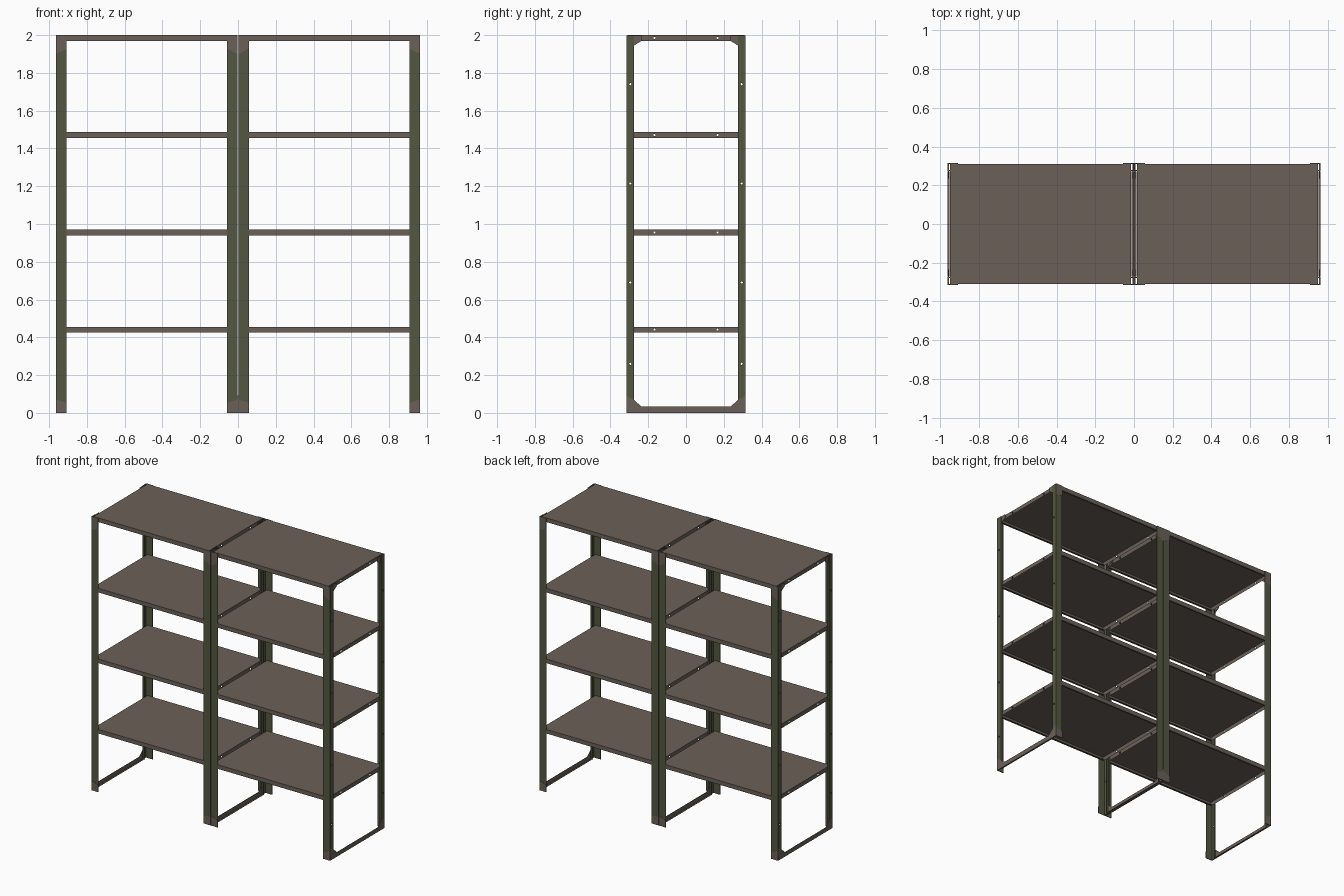
import bpy, bmesh, math
from mathutils import Matrix, Vector

if "Cube" in bpy.data.objects:
    bpy.data.objects.remove(bpy.data.objects["Cube"])

def material(name, rgb):
    m = bpy.data.materials.new(name)
    m.diffuse_color = (*rgb, 1)
    m.use_nodes = True
    m.node_tree.nodes["Principled BSDF"].inputs["Base Color"].default_value = m.diffuse_color
    return m

BROWN = material("brown_steel", (0.145, 0.118, 0.097))
GREEN = material("olive_steel", (0.088, 0.097, 0.053))

CENTRES = (-0.4825, 0.4825)    # middle of each shelf unit
HW, HD, T = 0.4805, 0.314, 0.003   # half width, half depth, sheet thickness
SHELF_TOPS = (0.456, 0.970, 1.486, 2.0)
SHELF_H = 0.030

def finish(bm, name, mat):
    bmesh.ops.recalc_face_normals(bm, faces=bm.faces)
    me = bpy.data.meshes.new(name)
    bm.to_mesh(me)
    bm.free()
    ob = bpy.data.objects.new(name, me)
    me.materials.append(mat)
    bpy.context.collection.objects.link(ob)
    return ob

def add_prism(bm, pts, lo, hi, place):
    """Extrude a 2D outline from lo to hi; place(a, b, h) gives the 3D point."""
    ends = [[bm.verts.new(place(a, b, h)) for a, b in pts] for h in (lo, hi)]
    bm.faces.new(ends[0])
    bm.faces.new(ends[1])
    n = len(pts)
    for i in range(n):
        j = (i + 1) % n
        bm.faces.new((ends[0][i], ends[0][j], ends[1][j], ends[1][i]))

def add_box(bm, lo, hi):
    lo, hi = Vector(lo), Vector(hi)
    size = hi - lo
    mat = Matrix.Translation((lo + hi) / 2) @ Matrix.Diagonal((*size, 1))
    return bmesh.ops.create_cube(bm, size=1, matrix=mat)["verts"]

def hole_cutter(name, ys, zs):
    bm = bmesh.new()
    for y in ys:
        for z in zs:
            bmesh.ops.create_cone(
                bm, cap_ends=True, segments=10, radius1=0.006, radius2=0.006, depth=2.4,
                matrix=Matrix.Translation((0, y, z)) @ Matrix.Rotation(math.pi / 2, 4, 'Y'))
    ob = finish(bm, name, BROWN)
    ob.hide_render = True
    ob.hide_set(True)
    return ob

def cut(ob, cutter):
    mod = ob.modifiers.new("holes", 'BOOLEAN')
    mod.operation = 'DIFFERENCE'
    mod.object = cutter

post_cutter = hole_cutter("post_hole_cutter", (-0.295, 0.295), (0.26, 0.69, 1.215, 1.74))
shelf_cutter = hole_cutter("shelf_hole_cutter", (-0.167, 0.167),
                           [z - SHELF_H / 2 for z in SHELF_TOPS])

# Outlines measured inward from the outer corner of a post
POST = [(0, 0), (0.055, 0), (0.055, T), (T, T), (T, 0.039 - T),
        (0.013, 0.039 - T), (0.013, 0.039), (0, 0.039)]
FRONT_FOOT = [(0, 0), (0.055, 0), (0.055, 0.052), (0, 0.072)]
FRONT_CAP = [(0, 2.0), (0.055, 2.0), (0.055, 1.928), (0, 1.90)]
TOP_GUSSET = [(-HD + T, 1.999), (-HD + T, 1.90), (-0.275, 1.945), (-0.235, 1.97), (-0.235, 1.999)]
half = [(0, 0.033), (0.235, 0.033), (0.275, 0.068), (HD, 0.092), (HD, 0)]
SIDE_FOOT = half + [(-y, z) for y, z in reversed(half[1:])]

for cx, unit in zip(CENTRES, ("left", "right")):
    # Pan shelves, hollow underneath, with return lips along front and back
    for k, top in enumerate(SHELF_TOPS):
        bm = bmesh.new()
        w, d, bottom = HW - 0.0135, HD - T - 0.0005, top - SHELF_H
        add_box(bm, (cx - w, -d, bottom), (cx + w, d, top))
        face = min(bm.faces, key=lambda f: f.calc_center_median().z)
        bmesh.ops.inset_region(bm, faces=[face], thickness=T)
        bmesh.ops.translate(bm, verts=face.verts, vec=(0, 0, SHELF_H - T))
        cut(finish(bm, f"{unit}_shelf_{k + 1}", BROWN), shelf_cutter)
        bm = bmesh.new()
        for s in (-1, 1):
            y0, y1 = sorted((s * (d - T), s * (d - 0.015)))
            add_box(bm, (cx - w + T, y0, bottom), (cx + w - T, y1, bottom + T))
        finish(bm, f"{unit}_shelf_lips_{k + 1}", BROWN)

    for sx, side in ((-1, "left"), (1, "right")):
        for sy, end in ((-1, "front"), (1, "back")):
            tag = f"{unit}_unit_{side}_{end}"

            # Folded angle post
            bm = bmesh.new()
            add_prism(bm, POST, 0.0, 1.999,
                      lambda a, b, h: (cx + sx * (HW - a), sy * (HD - b), h))
            cut(finish(bm, tag + "_post", GREEN), post_cutter)

            # Brown foot and cap plates on the post face
            for part, outline in (("foot_plate", FRONT_FOOT), ("cap_plate", FRONT_CAP)):
                bm = bmesh.new()
                add_prism(bm, outline, HD, HD + 0.0015,
                          lambda a, b, h: (cx + sx * (HW - a), sy * h, b))
                finish(bm, f"{tag}_{part}", BROWN)

            # Corner gusset under the top shelf
            bm = bmesh.new()
            add_prism(bm, TOP_GUSSET, HW - 0.0065, HW - 0.0035,
                      lambda a, b, h: (cx + sx * h, -sy * a, b))
            finish(bm, tag + "_top_gusset", BROWN)

        # Base rail joining front and back feet, with corner gussets
        bm = bmesh.new()
        add_prism(bm, SIDE_FOOT, HW, HW + 0.0015,
                  lambda a, b, h: (cx + sx * h, a, b))
        x0, x1 = sorted((cx + sx * HW, cx + sx * (HW - 0.010)))
        add_box(bm, (x0, -0.27, 0), (x1, 0.27, T))
        finish(bm, f"{unit}_unit_{side}_base_rail", BROWN)
